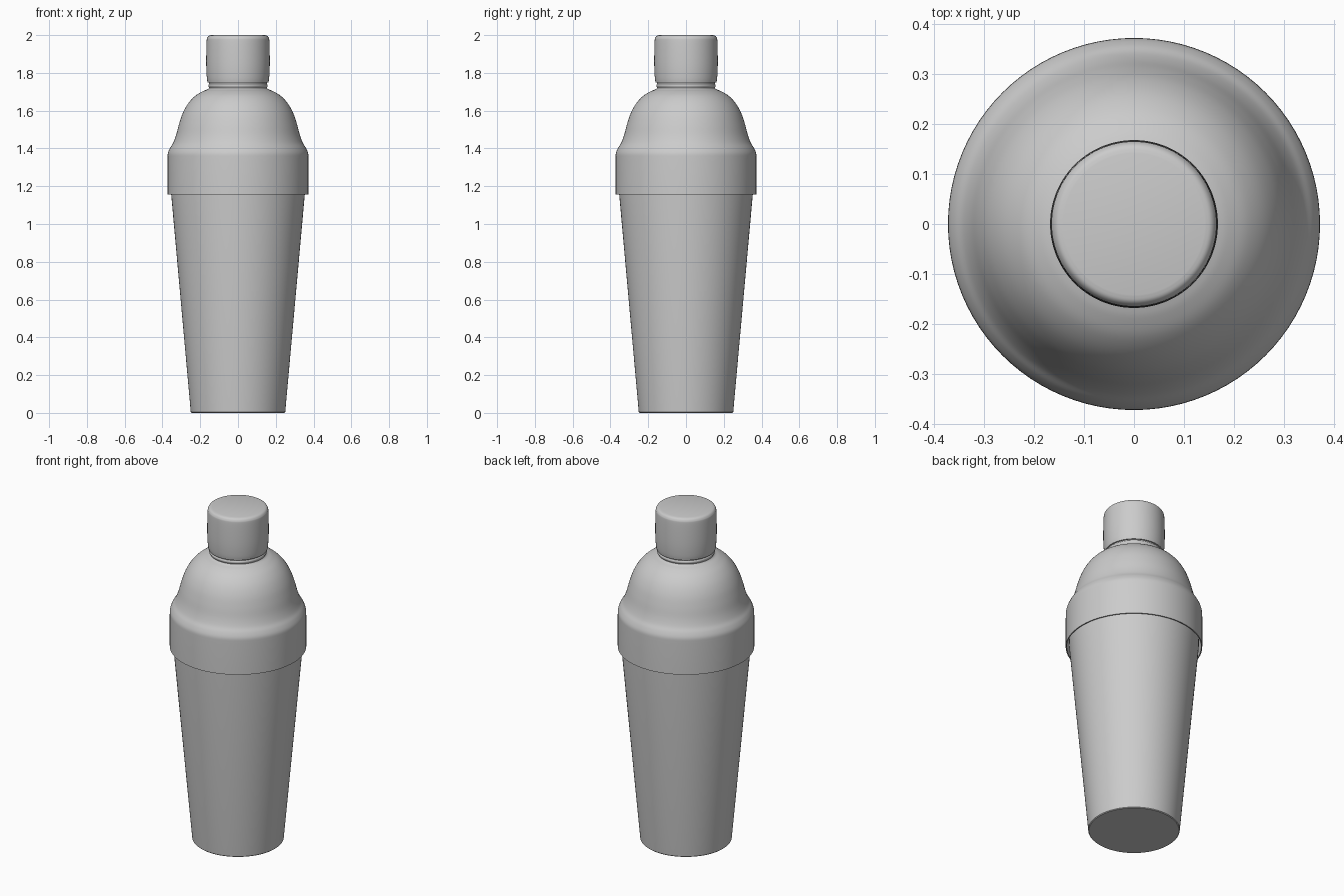
import bpy, bmesh, math
from mathutils import Vector

if "Cube" in bpy.data.objects:
    bpy.data.objects.remove(bpy.data.objects["Cube"])

SIDES = 96


def smooth(points, steps=5):
    """Catmull-Rom curve through (radius, height) points."""
    p = [Vector(q) for q in points]
    p = [2 * p[0] - p[1]] + p + [2 * p[-1] - p[-2]]
    out = []
    for a, b, c, d in zip(p, p[1:], p[2:], p[3:]):
        for i in range(steps):
            t = i / steps
            out.append(0.5 * (2 * b + (c - a) * t + (2 * a - 5 * b + 4 * c - d) * t * t
                              + (3 * b - a - 3 * c + d) * t ** 3))
    return [(v.x, v.y) for v in out] + [tuple(points[-1])]


def lathe(name, profile):
    """Spin a (radius, height) profile about z, with shared pole vertices."""
    bm = bmesh.new()
    rings = []
    for r, z in profile:
        n = 1 if r < 1e-5 else SIDES
        rings.append([bm.verts.new((r * math.cos(2 * math.pi * i / SIDES),
                                    r * math.sin(2 * math.pi * i / SIDES), z)) for i in range(n)])
    for a, b in zip(rings, rings[1:]):
        for i in range(SIDES):
            j = (i + 1) % SIDES
            quad = [a[i % len(a)], a[j % len(a)], b[j % len(b)], b[i % len(b)]]
            bm.faces.new(list(dict.fromkeys(quad)))
    bmesh.ops.recalc_face_normals(bm, faces=bm.faces)
    mesh = bpy.data.meshes.new(name)
    bm.to_mesh(mesh)
    bm.free()
    ob = bpy.data.objects.new(name, mesh)
    bpy.context.collection.objects.link(ob)
    bpy.ops.object.select_all(action='DESELECT')
    ob.select_set(True)
    bpy.context.view_layer.objects.active = ob
    bpy.ops.object.shade_smooth_by_angle(angle=math.radians(35))
    return ob


# Tapered cup, its rim hidden inside the lid
lathe("cup", [(0, 0), (0.246, 0), (0.25, 0.004), (0.354, 1.16), (0.356, 1.37), (0, 1.37)])

# Lid: hollow skirt, rounded step, dome and grooved neck
dome = smooth([(0.373, 1.345), (0.371, 1.375), (0.36, 1.402), (0.343, 1.43), (0.328, 1.47),
               (0.312, 1.53), (0.292, 1.588), (0.264, 1.638), (0.228, 1.677),
               (0.19, 1.701), (0.163, 1.712)])
neck = smooth([(0.157, 1.715), (0.153, 1.721), (0.157, 1.729), (0.157, 1.736), (0.153, 1.742)], 3)
lathe("lid", [(0.357, 1.375), (0.367, 1.34), (0.367, 1.157), (0.373, 1.157)]
      + dome + neck + [(0.153, 1.76), (0, 1.76)])

# Cap with a slight belly and rounded top edge
side = smooth([(0.161, 1.748), (0.165, 1.775), (0.168, 1.83), (0.168, 1.9), (0.166, 1.97),
               (0.163, 1.986), (0.155, 1.996), (0.142, 2.0)], 4)
lathe("cap", [(0, 1.748)] + side + [(0, 2.0)])
